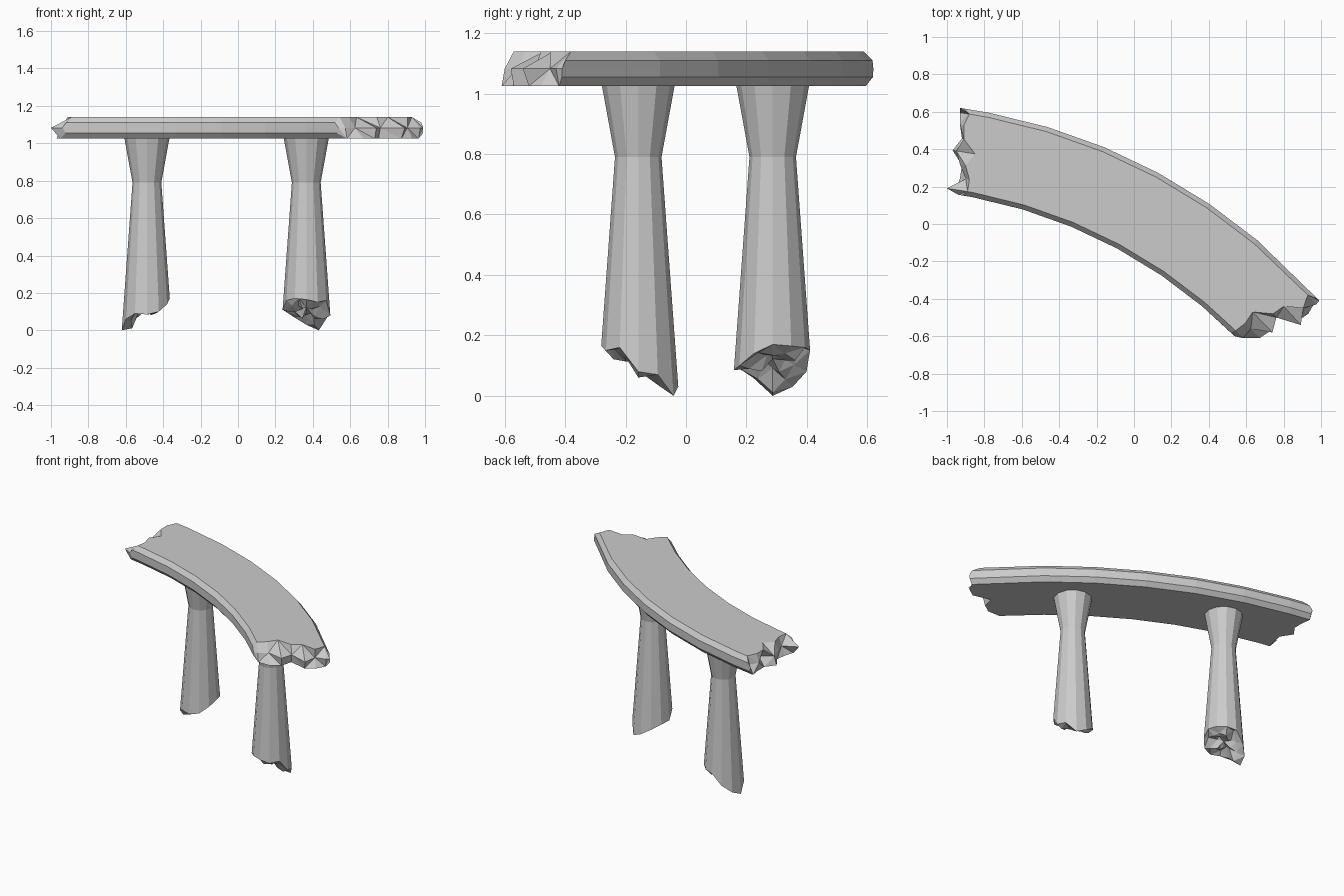
import bpy, bmesh, random
from math import sin, cos, asin, acos, radians, pi

if "Cube" in bpy.data.objects:
    bpy.data.objects.remove(bpy.data.objects["Cube"])

random.seed(4)
CX, CY, R_IN = -1.362, -2.49, 2.68      # centre of the curved slab
ACROSS = [0, .025, .09, .16, .23, .30, .37, .435, .46]
BOTTOM, TOP, EDGE = 1.025, 1.14, .03


def finish(bm, name):
    bmesh.ops.recalc_face_normals(bm, faces=bm.faces)
    mesh = bpy.data.meshes.new(name)
    bm.to_mesh(mesh)
    bm.free()
    obj = bpy.data.objects.new(name, mesh)
    bpy.context.collection.objects.link(obj)
    return obj


def bridge(bm, a, b):
    n = len(a)
    for i in range(n):
        bm.faces.new((a[i], a[(i + 1) % n], b[(i + 1) % n], b[i]))


# Curved slab with chamfered long edges and broken ends
# Broken end outlines, rows are bottom, middle, top
LEFT_X = [[-.92, -.95, -.93, -.92, -.97, -.92, -.92, -.93, -.92],
          [-.94, -1.0, -.90, -.93, -.95, -.87, -.93, -.89, -.93],
          [-.92, -.89, -.88, -.90, -.85, -.91, -.91, -.88, -.91]]
RIGHT_Y = [[-.59, -.61, -.61, -.57, -.49, -.52, -.48, -.42, -.41],
           [-.60, -.60, -.56, -.58, -.50, -.54, -.45, -.43, -.41],
           [-.58, -.57, -.53, -.47, -.48, -.44, -.45, -.38, -.40]]


def slab_point(bm, col, row, angle):
    r = R_IN + ACROSS[col]
    inset = EDGE if col in (0, len(ACROSS) - 1) else 0
    z = (BOTTOM + inset, (BOTTOM + TOP) / 2, TOP - inset)[row]
    return bm.verts.new((CX + r * sin(angle), CY + r * cos(angle), z))


def slab_rows(bm, angle_at):
    return [[slab_point(bm, c, row, angle_at(c, row)) for c in range(len(ACROSS))]
            for row in range(3)]


bm = bmesh.new()
stations = [slab_rows(bm, lambda c, r: asin((LEFT_X[r][c] - CX) / (R_IN + ACROSS[c])))]
for k in range(6):
    a = radians(10.8 + 5.85 * k)
    stations.append(slab_rows(bm, lambda c, r: a))
stations.append(slab_rows(bm, lambda c, r: acos((RIGHT_Y[r][c] - CY) / (R_IN + ACROSS[c]))))
loops = [s[0] + [s[1][-1]] + s[2][::-1] + [s[1][0]] for s in stations]
for a, b in zip(loops, loops[1:]):
    bridge(bm, a, b)
for end in (stations[0], stations[-1]):
    for row in range(2):
        lo, hi = end[row], end[row + 1]
        for c in range(len(ACROSS) - 1):
            if (c + row) % 2:
                bm.faces.new((lo[c], lo[c + 1], hi[c + 1]))
                bm.faces.new((lo[c], hi[c + 1], hi[c]))
            else:
                bm.faces.new((lo[c], lo[c + 1], hi[c]))
                bm.faces.new((lo[c + 1], hi[c + 1], hi[c]))
bmesh.ops.delete(bm, geom=[v for v in bm.verts if not v.link_faces], context='VERTS')
finish(bm, "curved_slab")


# Flared twelve-sided legs with snapped-off feet
def leg(name, x, y, rim):
    n = len(rim)
    mean = sum(rim) / n
    bm = bmesh.new()

    def ring(radius_z):
        verts = []
        for i in range(n):
            r, z = radius_z(i)
            t = 2 * pi * i / n
            verts.append(bm.verts.new((x + r * cos(t), y + r * sin(t), z)))
        return verts

    def jag(scale):
        def f(i):
            z = scale * rim[i] + (1 - scale) * mean + random.uniform(-.03, .03)
            return .128 * scale * random.uniform(.85, 1.12), max(.01, z)
        return f

    rings = [ring(lambda i: (.121, BOTTOM + .005)),
             ring(lambda i: (.077, .79)),
             ring(lambda i: (.077 + .073 * (.79 - rim[i]), rim[i])),
             ring(jag(.7)), ring(jag(.35))]
    for a, b in zip(rings, rings[1:]):
        bridge(bm, a, b)
    bm.faces.new(rings[0])
    tip = bm.verts.new((x, y, mean + .02))
    last = rings[-1]
    for i in range(n):
        bm.faces.new((last[i], last[(i + 1) % n], tip))
    bmesh.ops.triangulate(bm, faces=[f for f in bm.faces if f.calc_center_median().z < .2])
    finish(bm, name)


leg("left_leg", -.487, .287,
    [.17, .165, .16, .15, .08, .03, 0, .06, .09, .085, .10, .14])
leg("right_leg", .365, -.158,
    [.08, .07, 0, .03, .07, .10, .11, .16, .17, .165, .15, .16])
